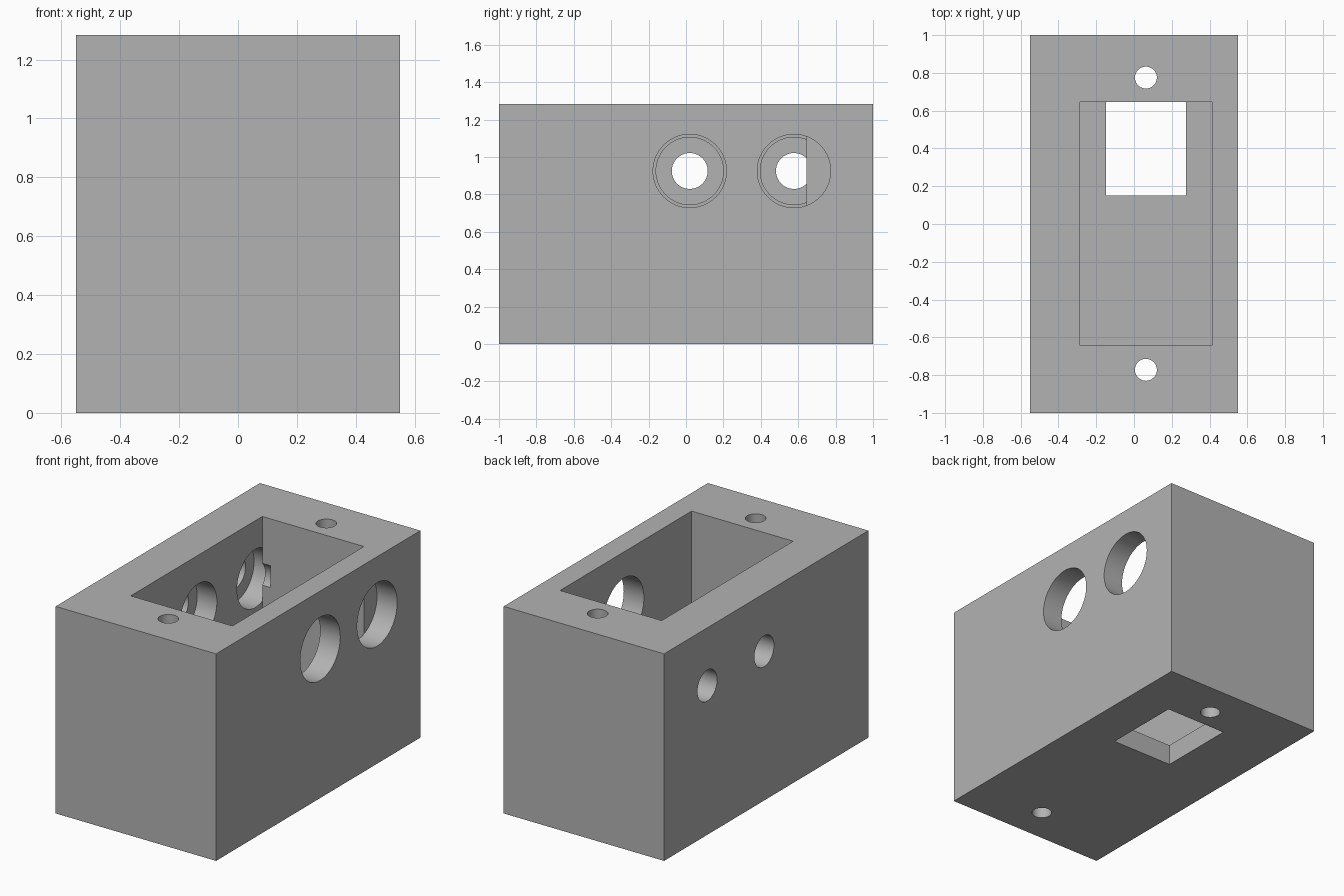
import bpy
import bmesh
from math import cos, sin, tau

cube = bpy.data.objects.get("Cube")
if cube:
    bpy.data.objects.remove(cube, do_unlink=True)

grey = bpy.data.materials.new("plain grey")
grey.use_nodes = True
colour = (0.45, 0.45, 0.45, 1)
grey.diffuse_color = colour
grey.node_tree.nodes["Principled BSDF"].inputs["Base Color"].default_value = colour


def prism(name, profile, axis, lo, hi):
    """Extrude a closed profile along axis 'x' or 'z' from lo to hi."""
    bm = bmesh.new()
    rings = []
    for d in (lo, hi):
        rings.append([bm.verts.new((d, a, b) if axis == "x" else (a, b, d))
                      for a, b in profile])
    bm.faces.new(rings[0])
    bm.faces.new(rings[1])
    n = len(profile)
    for i in range(n):
        j = (i + 1) % n
        bm.faces.new((rings[0][i], rings[0][j], rings[1][j], rings[1][i]))
    bmesh.ops.recalc_face_normals(bm, faces=bm.faces)
    mesh = bpy.data.meshes.new(name)
    bm.to_mesh(mesh)
    bm.free()
    mesh.materials.append(grey)
    obj = bpy.data.objects.new(name, mesh)
    bpy.context.collection.objects.link(obj)
    return obj


def rect(x0, x1, y0, y1):
    return [(x0, y0), (x1, y0), (x1, y1), (x0, y1)]


def circle(a, b, r, n=64):
    return [(a + r * cos(tau * i / n), b + r * sin(tau * i / n)) for i in range(n)]


# Outer block and pocket limits
HALF_X, HEIGHT, FLOOR = 0.55, 1.283, 0.13
LEFT, RIGHT, FRONT, BACK = -0.285, 0.412, -0.643, 0.645
housing = prism("housing", rect(-HALF_X, HALF_X, -1, 1), "z", 0, HEIGHT)

# Open pocket and the window through its floor
cutters = [
    prism("pocket_cutter", rect(LEFT, RIGHT, FRONT, BACK), "z", FLOOR, HEIGHT + 0.1),
    prism("window_cutter", rect(-0.147, 0.275, 0.15, BACK), "z", -0.1, FLOOR + 0.1),
]

# Screw holes running the full height
for y in (-0.772, 0.775):
    cutters.append(prism("screw_cutter", circle(0.063, y, 0.058), "z", -0.1, HEIGHT + 0.1))

# Side ports: wide bore, inner recess and narrow outlet
for y in (0.02, 0.577):
    for name, r, lo, hi in (("bore_cutter", 0.196, RIGHT, HALF_X + 0.1),
                            ("recess_cutter", 0.18, LEFT - 0.135, LEFT),
                            ("outlet_cutter", 0.096, -HALF_X - 0.1, LEFT + 0.055)):
        cutters.append(prism(name, circle(y, 0.925, r), "x", lo, hi))

for cutter in cutters:
    cutter.hide_render = True
    mod = housing.modifiers.new(cutter.name, "BOOLEAN")
    mod.operation = "DIFFERENCE"
    mod.solver = "EXACT"
    mod.object = cutter

# Bake the cuts and drop the cutters
graph = bpy.context.evaluated_depsgraph_get()
baked = bpy.data.meshes.new_from_object(housing.evaluated_get(graph))
housing.modifiers.clear()
housing.data = baked
for cutter in cutters:
    bpy.data.objects.remove(cutter, do_unlink=True)

# Smooth the round walls, keep edges sharp
for obj in bpy.context.selected_objects:
    obj.select_set(False)
housing.select_set(True)
bpy.context.view_layer.objects.active = housing
bpy.ops.object.shade_smooth_by_angle()
